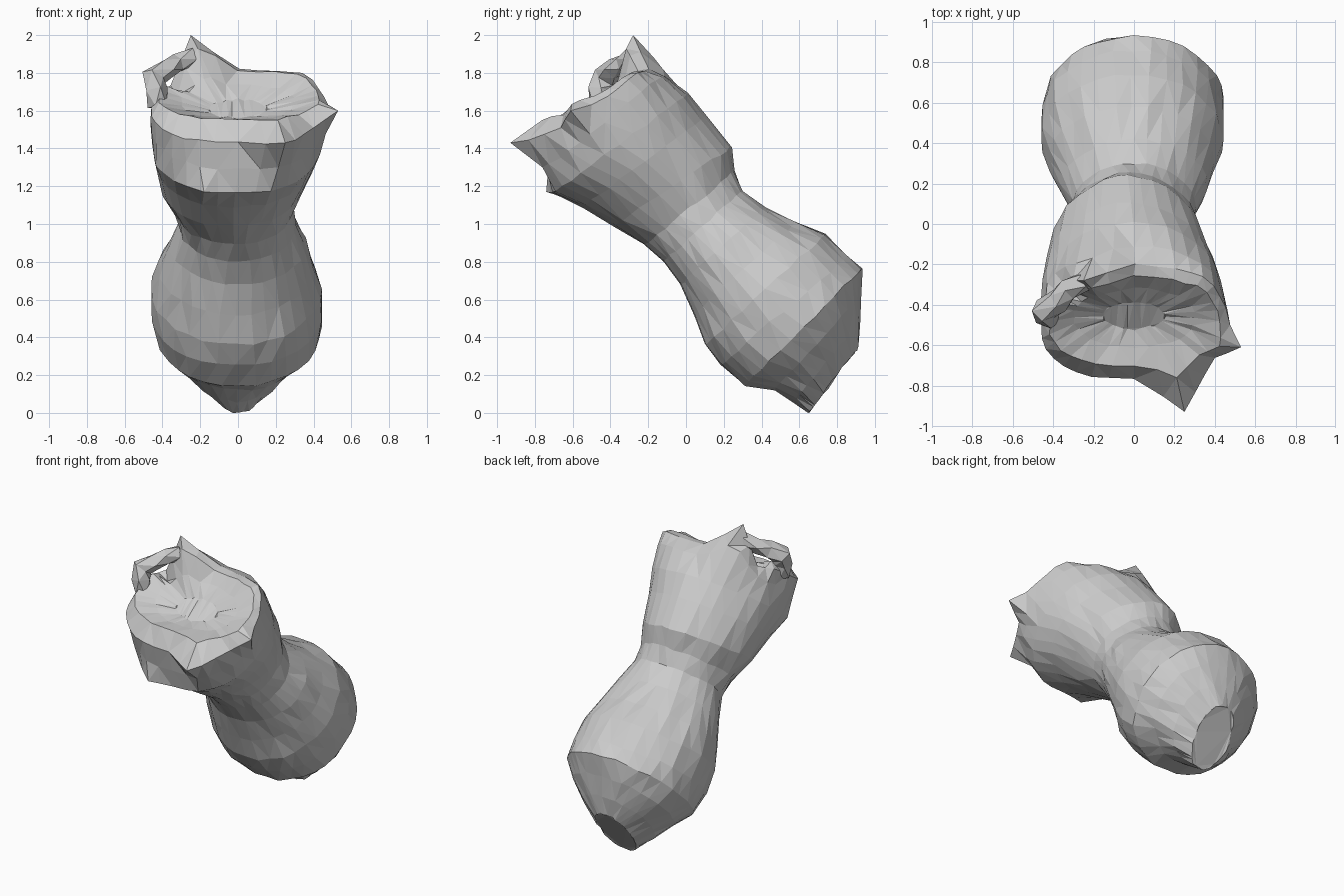
import bpy, bmesh, math, random
from mathutils import Vector

random.seed(4)
SIDES = 32

# Each ring: lower-front (y, z), upper-back (y, z), x centre, half width,
# squareness exponents of the front and back halves (1 = round)
RINGS = [
    (0.65, 0.00, 0.91, 0.35, 0.00, 0.13, 0.9, 1.0),
    (0.57, 0.06, 0.92, 0.48, 0.00, 0.25, 0.95, 1.0),
    (0.46, 0.12, 0.93, 0.62, 0.00, 0.36, 0.95, 1.0),
    (0.31, 0.14, 0.93, 0.76, 0.00, 0.44, 0.95, 1.0),
    (0.18, 0.25, 0.86, 0.83, -0.01, 0.455, 0.95, 1.0),
    (0.10, 0.36, 0.74, 0.95, -0.01, 0.45, 1.0, 1.0),
    (0.04, 0.52, 0.58, 1.01, -0.01, 0.41, 1.0, 1.0),
    (-0.03, 0.68, 0.42, 1.09, 0.00, 0.36, 1.0, 1.0),
    (-0.12, 0.80, 0.30, 1.18, 0.00, 0.31, 1.0, 1.05),
    (-0.22, 0.89, 0.26, 1.28, -0.02, 0.315, 1.0, 1.1),
    (-0.38, 0.99, 0.24, 1.41, -0.03, 0.37, 0.95, 1.15),
    (-0.55, 1.09, 0.11, 1.57, -0.02, 0.42, 0.95, 1.1),
    (-0.71, 1.16, 0.01, 1.69, -0.01, 0.45, 0.9, 1.0),
    (-0.74, 1.29, -0.11, 1.79, 0.00, 0.46, 0.85, 0.95),
    (-0.77, 1.43, -0.20, 1.82, 0.00, 0.46, 0.8, 0.85),
    (-0.71, 1.55, -0.26, 1.81, 0.00, 0.42, 0.8, 0.85),
    (-0.61, 1.55, -0.32, 1.74, 0.00, 0.30, 0.9, 0.9),
    (-0.52, 1.56, -0.39, 1.66, 0.00, 0.15, 1.0, 1.0),
]


def spow(v, e):
    return math.copysign(abs(v) ** e, v)


def ring_points(ay, az, by, bz, cx, hw, e_front, e_back):
    for i in range(SIDES):
        t = 2 * math.pi * i / SIDES
        e = e_front if math.sin(t) > 0 else e_back
        c, s = spow(math.cos(t), e), spow(math.sin(t), e)
        yield Vector((cx + hw * c, (ay + by) / 2 + (ay - by) / 2 * s,
                      (az + bz) / 2 + (az - bz) / 2 * s))


def pull(bm, near, target, radius):
    """Drag the closest vertex to a target, with linear falloff."""
    near, target = Vector(near), Vector(target)
    v0 = min(bm.verts, key=lambda v: (v.co - near).length)
    base, delta = v0.co.copy(), target - v0.co
    for v in bm.verts:
        v.co += delta * max(0.0, 1 - (v.co - base).length / radius)


def bridge(bm, rows):
    n = len(rows[0])
    for a, b in zip(rows, rows[1:]):
        for i in range(n):
            j = (i + 1) % n
            bm.faces.new((a[i], a[j], b[j], b[i]))


def finish(bm, name):
    bmesh.ops.triangulate(bm, faces=bm.faces[:])
    bmesh.ops.recalc_face_normals(bm, faces=bm.faces[:])
    me = bpy.data.meshes.new(name)
    bm.to_mesh(me)
    bm.free()
    bpy.context.collection.objects.link(bpy.data.objects.new(name, me))


# Tilted hourglass body with wedge-shaped foot and shallow dished top
bm = bmesh.new()
loops = [[bm.verts.new(p) for p in ring_points(*r)] for r in RINGS]
bridge(bm, loops)
bm.faces.new(loops[0])
bm.faces.new(loops[-1])

# Rough chipped surface
for v in bm.verts:
    v.co += Vector([random.uniform(-0.007, 0.007) for _ in range(3)])

# Rim spikes, notch behind the loop, and small side knobs
pull(bm, (0.22, -0.78, 1.43), (0.25, -0.93, 1.43), 0.18)
pull(bm, (0.45, -0.58, 1.60), (0.53, -0.61, 1.60), 0.13)
pull(bm, (-0.33, -0.31, 1.76), (-0.32, -0.33, 1.68), 0.12)
pull(bm, (-0.22, -0.24, 1.82), (-0.25, -0.28, 2.00), 0.20)
pull(bm, (0.33, -0.28, 1.78), (0.34, -0.26, 1.80), 0.15)
pull(bm, (-0.20, -0.73, 1.20), (-0.18, -0.74, 1.17), 0.15)
for v in bm.verts:
    v.co.z = max(v.co.z, 0)
finish(bm, "body")

# Thin broken loop on the left of the rim: x, y, z, radius
path = [(-0.42, -0.46, 1.62, 0.05), (-0.43, -0.45, 1.71, 0.06),
        (-0.45, -0.43, 1.78, 0.07), (-0.38, -0.38, 1.82, 0.055),
        (-0.32, -0.33, 1.85, 0.055), (-0.24, -0.28, 1.88, 0.055)]
bm = bmesh.new()
rows = []
for k, (x, y, z, r) in enumerate(path):
    p0, p1 = path[max(k - 1, 0)], path[min(k + 1, len(path) - 1)]
    d = (Vector(p1[:3]) - Vector(p0[:3])).normalized()
    u = d.cross(Vector((0, 1, 0))).normalized()
    w = d.cross(u)
    angles = [2 * math.pi * (i + 0.5 * (k % 2)) / 5 for i in range(5)]
    rows.append([bm.verts.new(Vector((x, y, z)) + r * random.uniform(0.85, 1.2)
                              * (u * math.cos(t) + w * math.sin(t))) for t in angles])
bridge(bm, rows)
bm.faces.new(rows[0])
bm.faces.new(rows[-1])
finish(bm, "rim_loop")
